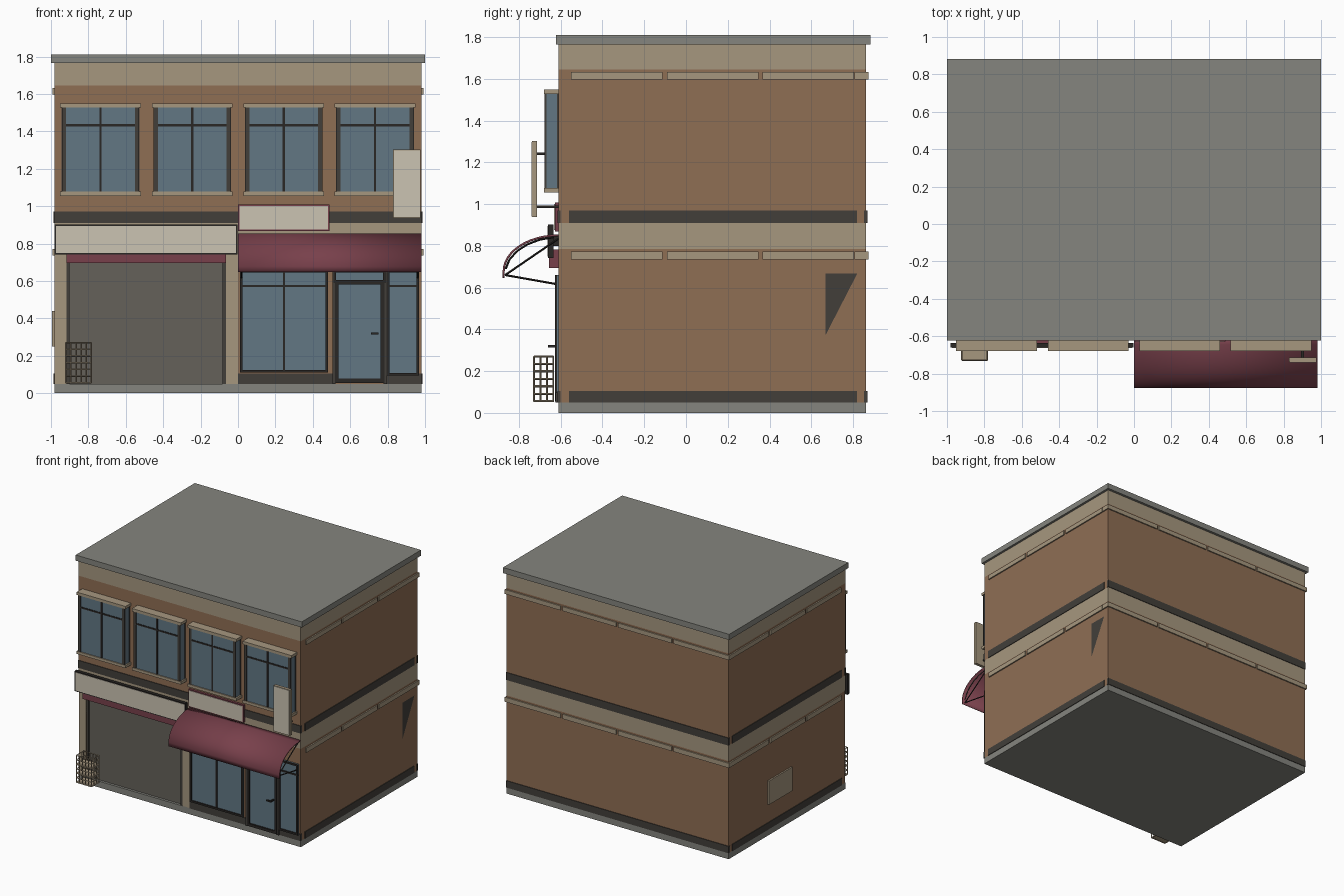
import bpy, bmesh, math
from mathutils import Vector

if "Cube" in bpy.data.objects:
    bpy.data.objects.remove(bpy.data.objects["Cube"])


def material(name, hexcode):
    def linear(c):
        return c / 12.92 if c <= 0.04045 else ((c + 0.055) / 1.055) ** 2.4
    rgb = [linear(int(hexcode[i:i + 2], 16) / 255) for i in (0, 2, 4)]
    m = bpy.data.materials.new(name)
    m.use_nodes = True
    m.diffuse_color = (*rgb, 1)
    m.node_tree.nodes["Principled BSDF"].inputs["Base Color"].default_value = (*rgb, 1)
    return m


brick = material("brick brown", "8f6e54")
tan = material("tan stone", "a6977f")
grey = material("concrete grey", "85857e")
dark = material("dark trim", "423f3a")
black = material("black metal", "2a2725")
glass = material("window blue", "627784")
red = material("awning red", "78404b")
cream = material("sign cream", "cbc3b2")
shutter = material("shutter grey", "65615a")


def finish(name, bm, mat):
    bmesh.ops.recalc_face_normals(bm, faces=bm.faces)
    me = bpy.data.meshes.new(name)
    bm.to_mesh(me)
    bm.free()
    me.materials.append(mat)
    ob = bpy.data.objects.new(name, me)
    bpy.context.collection.objects.link(ob)
    return ob


def boxes(name, mat, *spans):
    """One object from boxes given as (x0, x1, y0, y1, z0, z1)."""
    bm = bmesh.new()
    for x0, x1, y0, y1, z0, z1 in spans:
        vs = bmesh.ops.create_cube(bm, size=1)["verts"]
        for v in vs:
            v.co = Vector((x0 if v.co.x < 0 else x1,
                           y0 if v.co.y < 0 else y1,
                           z0 if v.co.z < 0 else z1))
    return finish(name, bm, mat)


def rods(name, mat, radius, *pairs):
    """Thin square rods between point pairs."""
    bm = bmesh.new()
    for a, b in pairs:
        a, b = Vector(a), Vector(b)
        d = b - a
        vs = bmesh.ops.create_cone(bm, cap_ends=True, segments=4, radius1=radius,
                                   radius2=radius, depth=d.length)["verts"]
        turn = d.to_track_quat('Z', 'Y')
        for v in vs:
            v.co = turn @ v.co + (a + b) / 2
    return finish(name, bm, mat)


W, F, B = 0.982, -0.61, 0.863   # half width, front and back of the walls

# Building shell
boxes("base_plinth", grey, (-W, W, F, B, 0, 0.05))
boxes("lower_wall", brick, (-W, W, F + 0.04, B, 0.05, 0.785),
      (-W, -0.918, F + 0.004, F + 0.04, 0.05, 0.785),
      (0, W, F, F + 0.04, 0.05, 0.785))
boxes("middle_band", tan, (-W, W, F, B, 0.785, 0.91))
boxes("upper_wall", brick, (-W, W, F, B, 0.91, 1.645))
boxes("top_band", tan, (-W, W, F, B, 1.645, 1.765))
boxes("roof_slab", grey, (-1, 1, -0.622, 0.883, 1.765, 1.81))

# Dark skirting bands around the sides and back
bands = []
for z0, z1 in ((0.05, 0.105), (0.91, 0.97)):
    for s in (-1, 1):
        bands.append((s * (W - 0.01), s * (W + 0.005), -0.56, 0.82, z0, z1))
    bands.append((-W - 0.003, W + 0.003, B - 0.01, B + 0.005, z0, z1))
bands += [(-W - 0.003, W + 0.003, F - 0.005, F + 0.01, 0.91, 0.97),
          (0, 0.51, F - 0.005, F + 0.01, 0.05, 0.105),
          (0.79, W + 0.003, F - 0.005, F + 0.01, 0.05, 0.105)]
boxes("dark_bands", dark, *bands)

# Segmented tan ledges, wrapping the back corners
ledges = []
for z0, z1 in ((0.735, 0.772), (1.597, 1.632)):
    for s in (-1, 1):
        for y in (-0.55, -0.092, 0.366):
            ledges.append((s * (W - 0.02), s * (W + 0.01), y, y + 0.438, z0, z1))
        ledges.append((s * (W - 0.06), s * (W + 0.01), 0.806, B + 0.01, z0, z1))
    for i in range(4):
        x = -0.982 + i * 0.491
        ledges.append((x + 0.008, x + 0.483, B - 0.02, B + 0.01, z0, z1))
boxes("wall_ledges", tan, *ledges)

# Side wall details
boxes("side_vent_panel", tan, (-W - 0.012, -W + 0.01, 0.075, 0.37, 0.25, 0.44))
bm = bmesh.new()
bm.faces.new([bm.verts.new((W + 0.004, y, z))
              for y, z in ((0.667, 0.667), (0.667, 0.37), (0.82, 0.667))])
finish("side_triangle_plate", bm, dark)

# Garage opening
boxes("garage_pillars", tan, (-W + 0.003, -0.918, F, F + 0.005, 0.05, 0.785),
      (-0.063, 0, F, F + 0.04, 0.05, 0.785))
boxes("garage_shutter", shutter, (-0.9, -0.083, F + 0.02, F + 0.04, 0.05, 0.7))
boxes("garage_frame", dark, (-0.918, -0.9, F + 0.005, F + 0.04, 0.05, 0.7),
      (-0.083, -0.063, F + 0.005, F + 0.04, 0.05, 0.7))
boxes("shutter_housing", red, (-0.918, -0.063, -0.655, F + 0.04, 0.695, 0.782))

# Upper bay windows
for i, x in enumerate((-0.735, -0.245, 0.245, 0.733)):
    n = f"bay_window_{i + 1}_"
    y = -0.672
    boxes(n + "glass", glass, (x - 0.205, x + 0.205, y, F + 0.01, 1.07, 1.535))
    boxes(n + "ledges", tan, *[(x - 0.216, x + 0.216, y - 0.008, F + 0.01, z, z + 0.022)
                               for z in (1.055, 1.527)])
    posts = [(x + s * 0.195 - 0.011, x + s * 0.195 + 0.011, y - 0.005, y + 0.004, 1.077, 1.527)
             for s in (-1, 1)]
    posts += [(x + s * 0.2 - 0.008, x + s * 0.2 + 0.008, F - 0.008, F + 0.005, 1.077, 1.527)
              for s in (-1, 1)]
    boxes(n + "posts", dark, *posts)
    boxes(n + "bars", black, (x - 0.006, x + 0.006, y - 0.004, y + 0.01, 1.077, 1.527),
          (x - 0.195, x + 0.195, y - 0.004, y + 0.01, 1.426, 1.438))


def pane(name, x0, x1, z0, z1, bars, rim=0.014):
    """Glazed panel with a dark rim and extra bars."""
    boxes(name + "_glass", glass, (x0, x1, F - 0.008, F + 0.01, z0, z1))
    y0, y1 = F - 0.018, F + 0.01
    boxes(name + "_frame", black, (x0, x0 + rim, y0, y1, z0, z1), (x1 - rim, x1, y0, y1, z0, z1),
          (x0, x1, y0, y1, z0, z0 + rim), (x0, x1, y0, y1, z1 - rim, z1),
          *[(a, b, y0 + 0.003, y1, c, d) for a, b, c, d in bars])


# Shop front
pane("shop_window", 0.01, 0.482, 0.11, 0.66,
     [(0.24, 0.252, 0.11, 0.66), (0.01, 0.482, 0.567, 0.579)])
pane("door_transom", 0.51, 0.79, 0.59, 0.66, [])
pane("door", 0.518, 0.782, 0.055, 0.6, [(0.518, 0.782, 0.055, 0.078)], 0.02)
boxes("door_jambs", dark, (0.505, 0.522, F - 0.016, F + 0.01, 0.05, 0.66),
      (0.778, 0.797, F - 0.016, F + 0.01, 0.05, 0.66))
pane("side_window", 0.795, 0.968, 0.095, 0.66, [(0.795, 0.968, 0.567, 0.579)])
boxes("door_handle", black, (0.71, 0.752, -0.66, -0.65, 0.314, 0.325),
      (0.742, 0.752, -0.655, -0.61, 0.314, 0.325))

# Curved awning with end stays
bm = bmesh.new()
arc = [(-0.61 - 0.268 * math.sin(t), 0.678 + 0.177 * math.cos(t))
       for t in (math.pi / 2 * i / 12 for i in range(13))] + [(-0.878, 0.647)]
rows = [[bm.verts.new((x, y, z)) for y, z in arc] for x in (0, 0.98)]
for i in range(len(arc) - 1):
    bm.faces.new((rows[0][i], rows[0][i + 1], rows[1][i + 1], rows[1][i]))
awning = finish("awning_canopy", bm, red)
solid = awning.modifiers.new("thickness", 'SOLIDIFY')
solid.thickness = 0.01
bpy.context.view_layer.objects.active = awning
awning.select_set(True)
bpy.ops.object.shade_smooth_by_angle(angle=math.radians(40))
stays = []
for x in (0.02, 0.96):
    tip = (x, -0.866, 0.66)
    stays += [(tip, (x, -0.61, 0.835)), (tip, (x, -0.61, 0.615))]
    stays += [((x, a[0] + 0.012, a[1] - 0.012), (x, b[0] + 0.012, b[1] - 0.012))
              for a, b in zip(arc[1:-2:2], arc[3:-1:2])]
rods("awning_stays", black, 0.005, *stays)


def sign(name, rim_mat, x0, x1, y0, y1, z0, z1, rim=0.008):
    boxes(name + "_box", rim_mat, (x0, x1, y0, y1, z0, z1))
    boxes(name + "_face", cream, (x0 + rim, x1 - rim, y0 - 0.003, y0 + 0.004, z0 + rim, z1 - rim))


# Blank signs
sign("garage_sign", black, -0.982, -0.003, -0.66, -0.635, 0.742, 0.903)
boxes("garage_sign_mounts", black, *[(x, x + 0.03, -0.64, F, 0.8, 0.85) for x in (-0.8, -0.22)])
sign("shop_sign", red, 0.0, 0.488, -0.628, F + 0.005, 0.868, 1.008)
sign("hanging_sign", tan, 0.83, 0.976, -0.738, -0.714, 0.937, 1.302, 0.004)
boxes("hanging_sign_brackets", black,
      *[(0.892, 0.908, -0.715, F, z, z + 0.013) for z in (0.98, 1.235)])

# Wire crate on the pavement edge
x0, x1, y0, y1, z0, z1 = -0.92, -0.785, -0.728, -0.635, 0.055, 0.27
xs = [x0 + (x1 - x0) * i / 5 for i in range(6)]
ys = [y0 + (y1 - y0) * i / 3 for i in range(4)]
zs = [z0 + (z1 - z0) * i / 6 for i in range(7)]
wires = [((x, y, z0), (x, y, z1)) for x in xs for y in (y0, y1)]
wires += [((x, y, z0), (x, y, z1)) for x in (x0, x1) for y in ys[1:3]]
wires += [((x0, y, z), (x1, y, z)) for z in zs for y in (y0, y1)]
wires += [((x, y0, z), (x, y1, z)) for z in zs for x in (x0, x1)]
rods("wire_crate", tan, 0.004, *wires)
boxes("crate_trays", tan, *[(x0, x1, y0, y1, z, z + 0.006) for z in (z0, zs[2], zs[4])])
